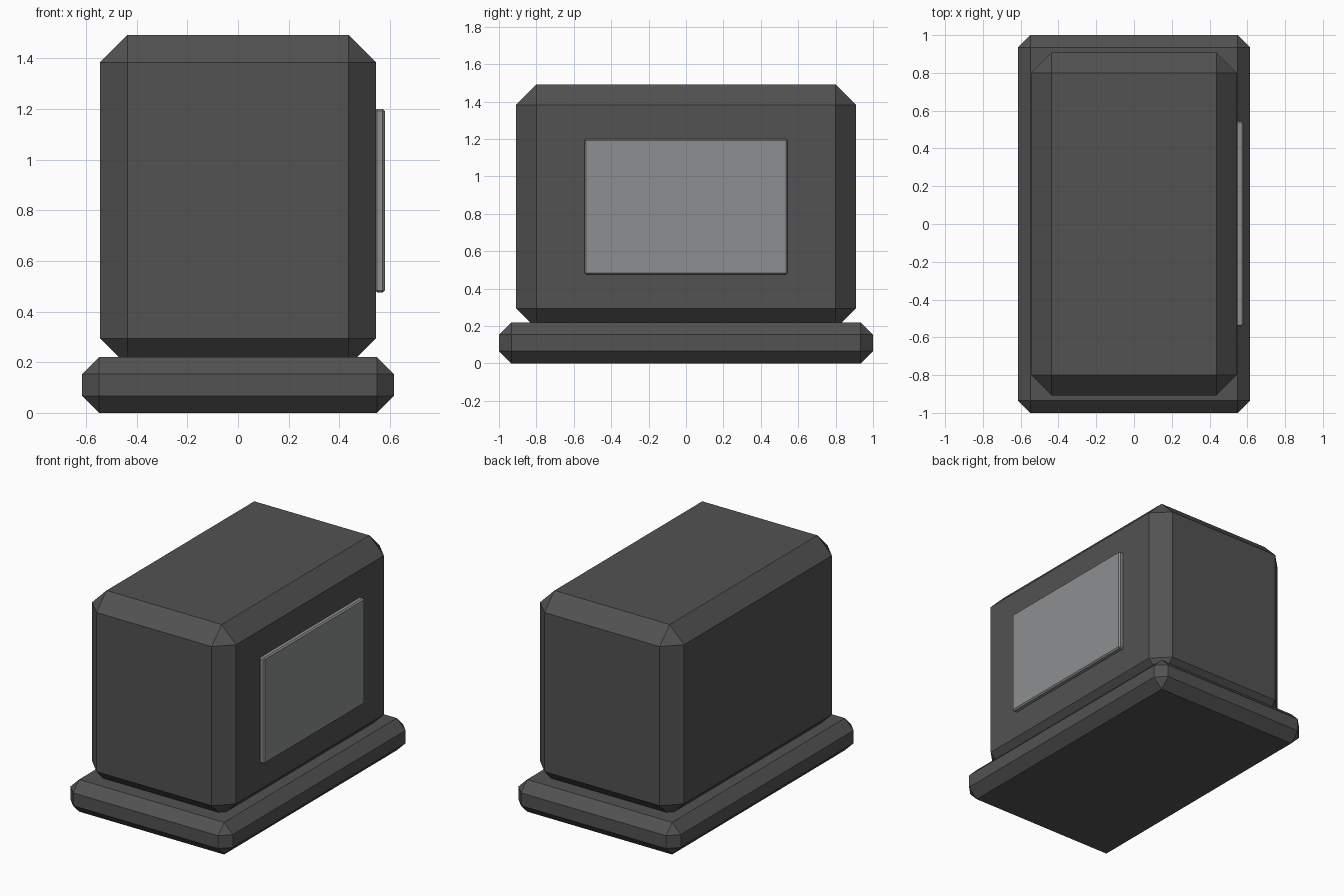
import bpy
import bmesh

if "Cube" in bpy.data.objects:
    bpy.data.objects.remove(bpy.data.objects["Cube"])


def material(name, rgb):
    m = bpy.data.materials.new(name)
    m.diffuse_color = (*rgb, 1.0)
    m.use_nodes = True
    m.node_tree.nodes["Principled BSDF"].inputs["Base Color"].default_value = m.diffuse_color
    return m


dark = material("dark grey", (0.085, 0.085, 0.085))
light = material("light grey", (0.27, 0.275, 0.28))


def chamfered_box(name, lo, hi, chamfer, mat):
    """Box between two corners with every edge cut by a single flat chamfer."""
    bm = bmesh.new()
    bmesh.ops.create_cube(bm, size=1)
    for v in bm.verts:
        v.co = [(a + b) / 2 + c * (b - a) for a, b, c in zip(lo, hi, v.co)]
    bmesh.ops.bevel(bm, geom=bm.edges[:], offset=chamfer, segments=1,
                    affect='EDGES', profile=0.5)
    mesh = bpy.data.meshes.new(name)
    bm.to_mesh(mesh)
    bm.free()
    mesh.materials.append(mat)
    ob = bpy.data.objects.new(name, mesh)
    bpy.context.collection.objects.link(ob)
    return ob


# Wide plinth, main housing sunk slightly into it, and panel on the right side
chamfered_box("base", (-0.615, -1, 0), (0.615, 1, 0.22), 0.066, dark)
chamfered_box("body", (-0.545, -0.908, 0.185), (0.545, 0.908, 1.492), 0.109, dark)
chamfered_box("side_panel", (0.54, -0.543, 0.475), (0.58, 0.543, 1.20), 0.009, light)
